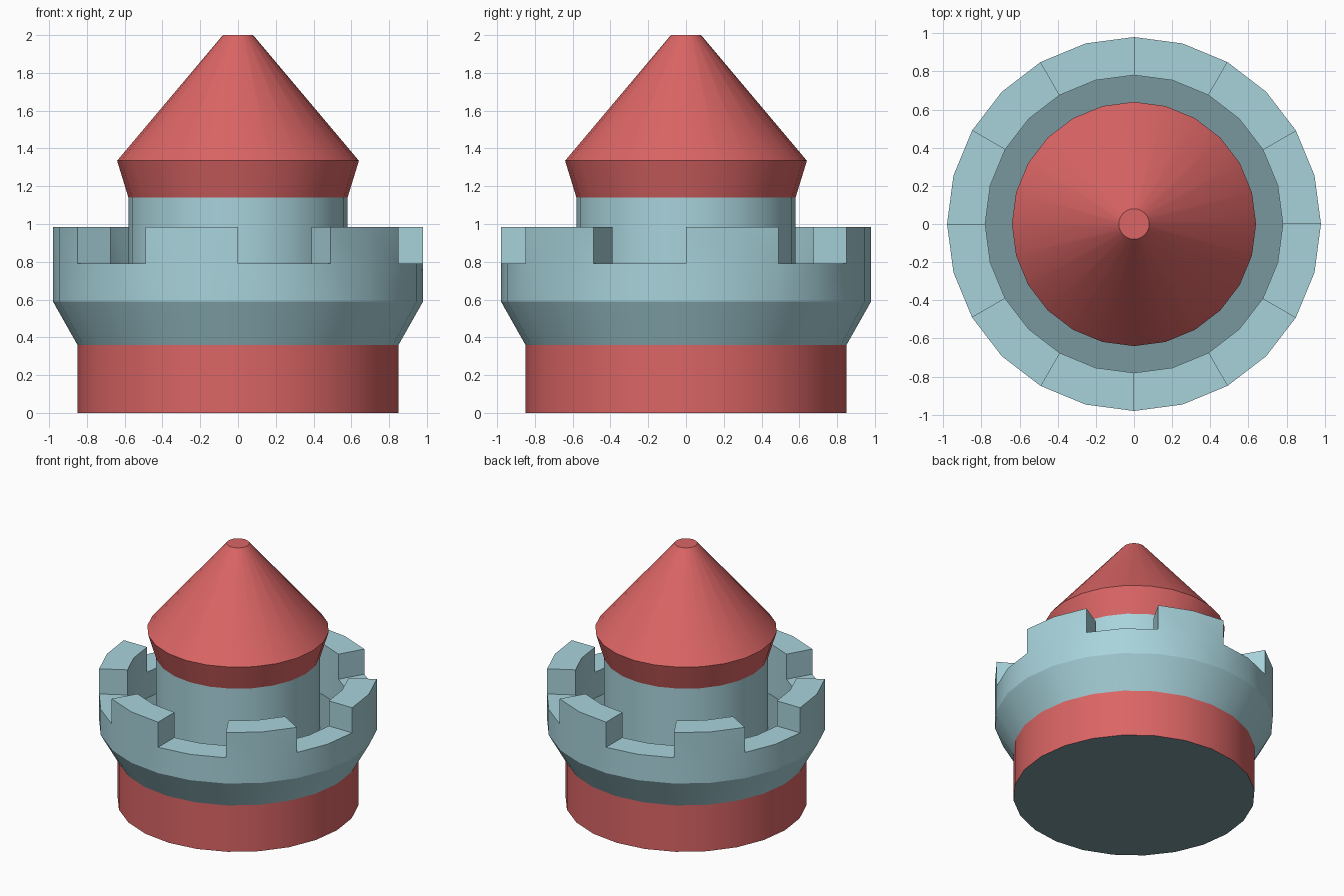
import bpy, bmesh, math

if "Cube" in bpy.data.objects:
    bpy.data.objects.remove(bpy.data.objects["Cube"])

SIDES = 24


def material(name, rgb):
    m = bpy.data.materials.new(name)
    m.diffuse_color = (*rgb, 1)
    m.use_nodes = True
    m.node_tree.nodes["Principled BSDF"].inputs["Base Color"].default_value = m.diffuse_color
    return m


RED = material("red", (0.71, 0.13, 0.13))
STONE = material("pale_stone", (0.39, 0.65, 0.71))
DARK = material("dark_stone", (0.19, 0.31, 0.34))


def lathe(profile, cap_start=False, cap_end=False):
    """Spin (radius, z) points around z; returns bmesh and a face list per segment."""
    bm = bmesh.new()
    rings = [[bm.verts.new((r * math.cos(math.tau * i / SIDES),
                            r * math.sin(math.tau * i / SIDES), z))
              for i in range(SIDES)] for r, z in profile]
    bands = []
    for a, b in zip(rings, rings[1:]):
        bands.append([bm.faces.new((a[i], a[(i + 1) % SIDES], b[(i + 1) % SIDES], b[i]))
                      for i in range(SIDES)])
    if cap_start:
        bands.append([bm.faces.new(rings[0][::-1])])
    if cap_end:
        bands.append([bm.faces.new(rings[-1])])
    return bm, bands


def finish(name, bm, mats):
    me = bpy.data.meshes.new(name)
    bm.normal_update()
    bm.to_mesh(me)
    bm.free()
    for m in mats:
        me.materials.append(m)
    ob = bpy.data.objects.new(name, me)
    bpy.context.collection.objects.link(ob)
    bpy.ops.object.select_all(action='DESELECT')
    ob.select_set(True)
    bpy.context.view_layer.objects.active = ob
    bpy.ops.object.shade_smooth_by_angle(angle=math.radians(22))


# Red base band with a stone underside
bm, bands = lathe([(0.85, 0), (0.85, 0.36)], cap_start=True)
bands[-1][0].material_index = 1
finish("base", bm, [RED, DARK])

# Flared parapet, walkway floor inside
bm, bands = lathe([(0.85, 0.36), (0.98, 0.59), (0.98, 0.79), (0.78, 0.79),
                   (0.78, 0.59), (0.58, 0.59)])
for f in bands[4]:
    f.material_index = 1
# Six merlons raised from alternate 30 degree sections of the rim
raised = [f for i, f in enumerate(bands[2]) if (i // 2) % 2 == 0]
out = bmesh.ops.extrude_face_region(bm, geom=raised)
for v in out["geom"]:
    if isinstance(v, bmesh.types.BMVert):
        v.co.z = 0.985
bmesh.ops.delete(bm, geom=[f for f in raised if f.is_valid], context='FACES_ONLY')
# Merge the coplanar merlon sides into the wall below
edges = [e for e in bm.edges if len(e.link_faces) == 2
         and all(abs(v.co.z - 0.79) < 1e-4 for v in e.verts)
         and all(abs(f.calc_center_median().z - 0.79) > 0.01 for f in e.link_faces)]
bm.normal_update()
bmesh.ops.dissolve_edges(bm, edges=edges, use_verts=False)
bmesh.ops.recalc_face_normals(bm, faces=bm.faces)
finish("parapet", bm, [STONE, DARK])

# Inner turret drum
bm, bands = lathe([(0.58, 0.59), (0.58, 1.14)])
finish("turret", bm, [STONE])

# Conical roof with flared eaves and a small flat tip
bm, bands = lathe([(0.58, 1.14), (0.64, 1.335), (0.08, 2.0)], cap_end=True)
finish("roof", bm, [RED])
